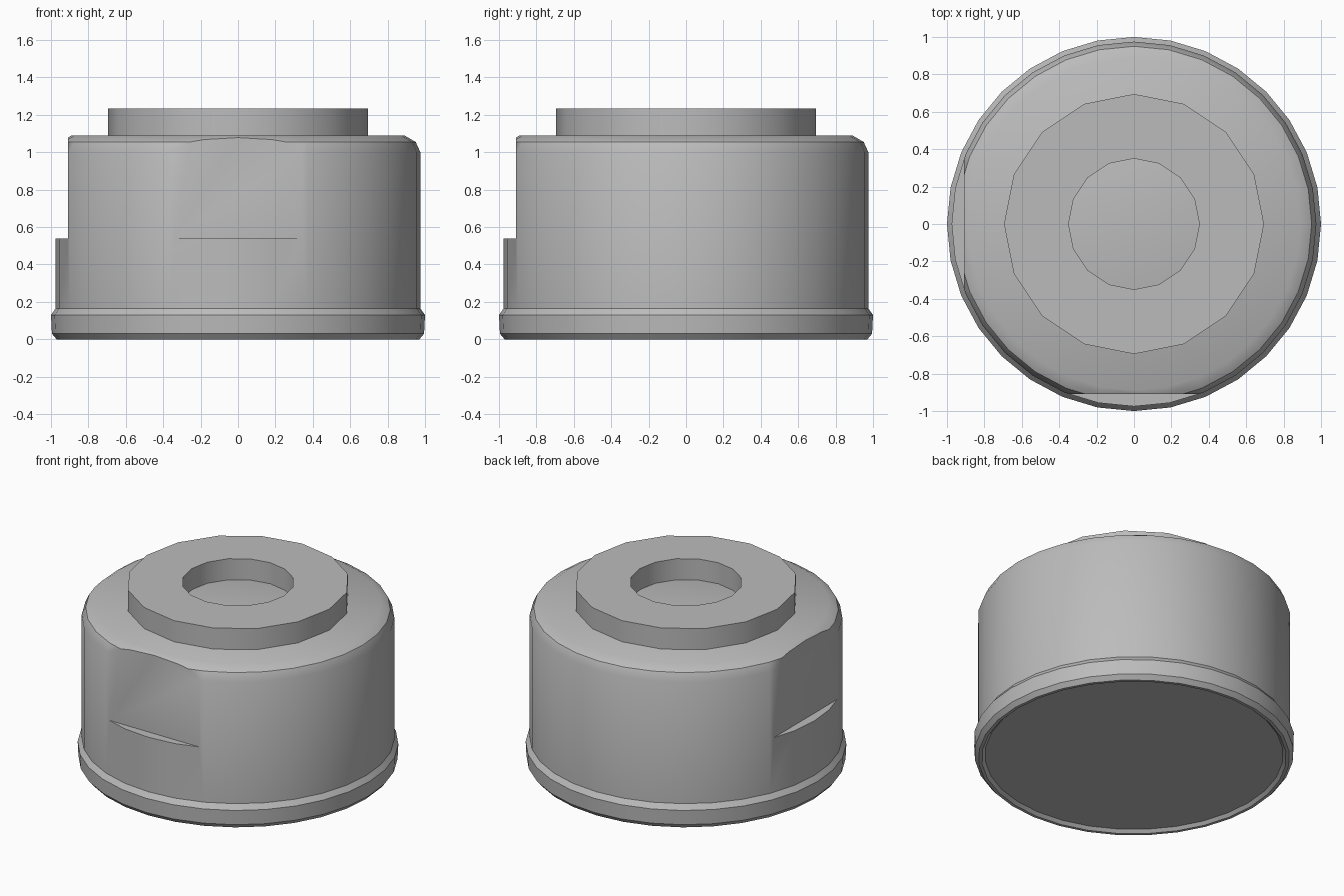
import bpy, bmesh, math
from mathutils import Vector

if "Cube" in bpy.data.objects:
    bpy.data.objects.remove(bpy.data.objects["Cube"], do_unlink=True)

GREY = (0.5, 0.5, 0.5, 1.0)
metal = bpy.data.materials.new("plain_grey")
metal.use_nodes = True
metal.diffuse_color = GREY
metal.node_tree.nodes["Principled BSDF"].inputs["Base Color"].default_value = GREY


def add_object(name, bm):
    bmesh.ops.recalc_face_normals(bm, faces=bm.faces)
    mesh = bpy.data.meshes.new(name)
    bm.to_mesh(mesh)
    bm.free()
    mesh.materials.append(metal)
    obj = bpy.data.objects.new(name, mesh)
    bpy.context.collection.objects.link(obj)
    return obj


def add_ring(bm, radius, z, sides):
    angles = [math.tau * i / sides for i in range(sides)]
    return [bm.verts.new((radius * math.cos(a), radius * math.sin(a), z)) for a in angles]


def lathe(name, profile, sides, closed=False):
    """Turn (radius, z) points around z; capped at both ends unless closed."""
    bm = bmesh.new()
    rings = [add_ring(bm, r, z, sides) for r, z in profile]
    pairs = list(zip(rings, rings[1:]))
    if closed:
        pairs.append((rings[-1], rings[0]))
    else:
        bm.faces.new(rings[0])
        bm.faces.new(rings[-1])
    for low, high in pairs:
        for i in range(sides):
            j = (i + 1) % sides
            bm.faces.new((low[i], low[j], high[j], high[i]))
    return add_object(name, bm)


def box(name, centre, size):
    bm = bmesh.new()
    bmesh.ops.create_cube(bm, size=1)
    bmesh.ops.scale(bm, vec=Vector(size), verts=bm.verts)
    bmesh.ops.translate(bm, vec=Vector(centre), verts=bm.verts)
    return add_object(name, bm)


def activate(obj):
    bpy.ops.object.select_all(action="DESELECT")
    obj.select_set(True)
    bpy.context.view_layer.objects.active = obj


def smooth(obj):
    activate(obj)
    bpy.ops.object.shade_smooth_by_angle(angle=math.radians(32))


# Drum with base flange, rounded shoulder and shallow underside recess
drum = lathe("drum_body", [
    (0.93, 0.02), (0.95, 0), (0.97, 0), (0.995, 0.03), (1.0, 0.13), (0.975, 0.165),
    (0.975, 1.0), (0.95, 1.055), (0.89, 1.09)], 32)

# Flats cut into the front and right sides, each leaving a ledge
cutters = [box("front_flat_cutter", (0, -1.41, 1.04), (1.6, 1, 1)),
           box("right_flat_cutter", (-1.41, 0, 1.04), (1, 1.6, 1))]
activate(drum)
for cutter in cutters:
    cutter.hide_render = True
    cut = drum.modifiers.new("flat", "BOOLEAN")
    cut.operation, cut.solver, cut.object = "DIFFERENCE", "EXACT", cutter
    bpy.ops.object.modifier_apply(modifier=cut.name)
    bpy.data.objects.remove(cutter, do_unlink=True)
smooth(drum)

# Raised collar with a central hole down to the drum top
collar_bm = bmesh.new()
outer = [add_ring(collar_bm, 0.695, z, 16) for z in (1.085, 1.235)]
inner = [add_ring(collar_bm, 0.35, z, 16) for z in (1.085, 1.235)]
loops = [outer[0], outer[1], inner[1], inner[0]]
for a, b in zip(loops, loops[1:] + loops[:1]):
    for i in range(16):
        j = (i + 1) % 16
        collar_bm.faces.new((a[i], a[j], b[j], b[i]))
smooth(add_object("top_collar", collar_bm))
